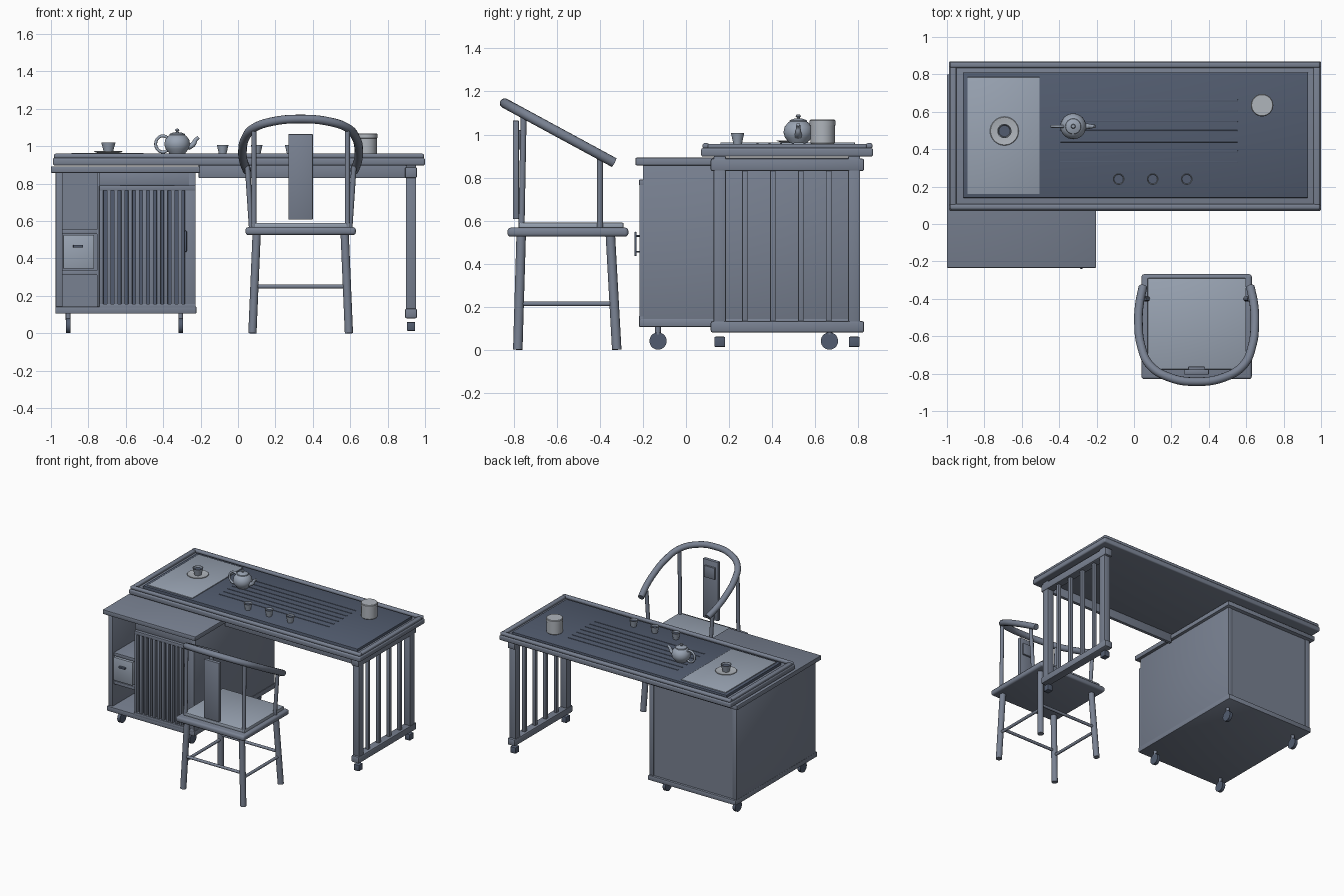
import bpy, bmesh, math
from mathutils import Vector

if "Cube" in bpy.data.objects:
    bpy.data.objects.remove(bpy.data.objects["Cube"])


def tone(name, *rgb):
    m = bpy.data.materials.new(name)
    m.diffuse_color = (*rgb, 1)
    m.use_nodes = True
    m.node_tree.nodes["Principled BSDF"].inputs["Base Color"].default_value = m.diffuse_color
    return m


WOOD = tone("wood", 0.19, 0.22, 0.285)
DARK = tone("dark", 0.085, 0.108, 0.16)
LIGHT = tone("light", 0.32, 0.37, 0.45)
CERAMIC = tone("ceramic", 0.43, 0.46, 0.50)


def finish(ob, mat=None):
    ob.data.materials.clear()
    ob.data.materials.append(mat or WOOD)
    bpy.ops.object.select_all(action='DESELECT')
    ob.select_set(True)
    bpy.context.view_layer.objects.active = ob
    bpy.ops.object.shade_smooth_by_angle(angle=math.radians(35))
    return ob


def from_bmesh(name, bm, mat=None):
    me = bpy.data.meshes.new(name)
    bmesh.ops.recalc_face_normals(bm, faces=bm.faces)
    bm.to_mesh(me)
    bm.free()
    ob = bpy.data.objects.new(name, me)
    bpy.context.collection.objects.link(ob)
    return finish(ob, mat)


def box(name, x, y, z, bevel=0.003, mat=None, seg=2):
    """Box from (min, max) pairs, with rounded edges."""
    bm = bmesh.new()
    bmesh.ops.create_cube(bm, size=1)
    for v in bm.verts:
        v.co = [sum(r) / 2 + c * (r[1] - r[0]) for r, c in zip((x, y, z), v.co)]
    if bevel:
        bmesh.ops.bevel(bm, geom=bm.edges[:], offset=bevel, segments=seg,
                        profile=0.5, affect='EDGES')
    return from_bmesh(name, bm, mat)


def rod(name, a, b, r, mat=None, n=20):
    a, b = Vector(a), Vector(b)
    bm = bmesh.new()
    bmesh.ops.create_cone(bm, cap_ends=True, segments=n, radius1=r,
                          radius2=r, depth=(b - a).length)
    q = Vector((0, 0, 1)).rotation_difference(b - a)
    for v in bm.verts:
        v.co = q @ v.co + (a + b) / 2
    return from_bmesh(name, bm, mat)


def lathe(name, x, y, z, profile, mat=None):
    """Spin (radius, height) points round the vertical axis."""
    bm = bmesh.new()
    vs = [bm.verts.new((x + r, y, z + h)) for r, h in profile]
    es = [bm.edges.new(p) for p in zip(vs, vs[1:])]
    bmesh.ops.spin(bm, geom=vs + es, cent=(x, y, 0), axis=(0, 0, 1),
                   angle=math.tau, steps=32)
    bmesh.ops.remove_doubles(bm, verts=bm.verts, dist=1e-5)
    return from_bmesh(name, bm, mat)


def tube(name, pts, r, mat=None, radii=None):
    cu = bpy.data.curves.new(name, 'CURVE')
    cu.dimensions, cu.bevel_depth, cu.use_fill_caps = '3D', r, True
    cu.bevel_resolution, cu.resolution_u = 4, 10
    sp = cu.splines.new('BEZIER')
    sp.bezier_points.add(len(pts) - 1)
    for i, (bp, p) in enumerate(zip(sp.bezier_points, pts)):
        bp.co = p
        bp.handle_left_type = bp.handle_right_type = 'AUTO'
        bp.radius = radii[i] if radii else 1
    ob = bpy.data.objects.new(name, cu)
    bpy.context.collection.objects.link(ob)
    bpy.ops.object.select_all(action='DESELECT')
    ob.select_set(True)
    bpy.context.view_layer.objects.active = ob
    bpy.ops.object.convert(target='MESH')
    return finish(bpy.context.object, mat)


# --- Table top: slab, raised rim, tray panel with drain strips
box("table_slab", (-0.99, 1.0), (0.07, 0.87), (0.897, 0.937), 0.01, seg=3)
for n, y in (("front", (0.077, 0.107)), ("back", (0.835, 0.867))):
    box(n + "_rim", (-0.985, 0.995), y, (0.934, 0.96), 0.01, seg=3)
for n, x in (("left", (-0.985, -0.95)), ("right", (0.96, 0.995))):
    box(n + "_rim", x, (0.1, 0.84), (0.934, 0.957), 0.008, seg=3)
box("tray_panel", (-0.915, 0.93), (0.14, 0.81), (0.93, 0.957), 0.003, DARK)
for i in range(7):
    y = 0.333 + i * 0.0545
    box(f"drain_strip_{i}", (-0.395, 0.555), (y - 0.005, y + 0.005),
        (0.95, 0.96), 0.001, DARK)
box("tea_mat", (-0.89, -0.505), (0.16, 0.785), (0.95, 0.963), 0.002, LIGHT)
box("front_apron", (-0.21, 0.91), (0.14, 0.165), (0.83, 0.9))

# --- Slatted end frame with feet
for n, z in (("top", (0.83, 0.888)), ("bottom", (0.08, 0.132))):
    box(n + "_end_rail", (0.893, 0.957), (0.115, 0.828), z, 0.008)
for n, y in (("front", 0.157), ("back", 0.782)):
    box(n + "_end_leg", (0.898, 0.953), (y - 0.028, y + 0.028), (0.1, 0.9), 0.005)
    box(n + "_end_foot", (0.903, 0.947), (y - 0.025, y + 0.025), (0.012, 0.06), 0.005, DARK)
for i in range(4):
    y = 0.274 + i * 0.13
    box(f"end_slat_{i}", (0.912, 0.938), (y - 0.013, y + 0.013), (0.12, 0.84))

# --- Cabinet carcass
box("cabinet_top", (-1.0, -0.203), (-0.235, 0.80), (0.857, 0.892), 0.005)
box("cabinet_base", (-0.977, -0.222), (-0.218, 0.785), (0.105, 0.143), 0.005)
for n, x in (("left", -0.975), ("right", -0.263)):
    box(n + "_cabinet_side", (x, x + 0.037), (-0.2, 0.772), (0.14, 0.86))
box("cabinet_back", (-0.95, -0.25), (0.745, 0.768), (0.14, 0.86), 0)
box("cabinet_divider", (-0.755, -0.735), (-0.185, 0.75), (0.14, 0.86), 0.002)
box("cabinet_head_rail", (-0.74, -0.24), (-0.195, -0.17), (0.79, 0.86), 0.002)

# --- Open bay with shelves and a drawer
for n, z in (("lower", 0.31), ("upper", 0.53)):
    box(n + "_shelf", (-0.945, -0.75), (-0.185, 0.75), (z, z + 0.025), 0.002)
box("drawer", (-0.935, -0.77), (-0.195, 0.6), (0.345, 0.525), 0.003, LIGHT)
box("drawer_pull", (-0.882, -0.828), (-0.212, -0.19), (0.458, 0.472), 0.004, DARK)

# --- Slatted door
box("door_panel", (-0.735, -0.23), (-0.19, -0.178), (0.14, 0.78), 0, DARK)
for n, z in (("bottom", 0.13), ("top", 0.763)):
    box(n + "_door_rail", (-0.742, -0.226), (-0.218, -0.188), (z, z + 0.027), 0.003)
for n, x in (("left", (-0.742, -0.72)), ("right", (-0.285, -0.226))):
    box(n + "_door_stile", x, (-0.216, -0.188), (0.14, 0.78), 0.003)
for i in range(11):
    x = -0.69 + i * 0.038
    box(f"door_slat_{i}", (x - 0.011, x + 0.011), (-0.212, -0.185), (0.145, 0.775), 0.003)
box("door_handle", (-0.288, -0.274), (-0.24, -0.23), (0.435, 0.548), 0.004, DARK)
for z in (0.455, 0.528):
    rod("door_handle_pin", (-0.281, -0.235, z), (-0.281, -0.21, z), 0.004, DARK)

# --- Casters
for x in (-0.908, -0.306):
    for y in (-0.13, 0.667):
        rod("caster_wheel", (x - 0.012, y, 0.04), (x + 0.012, y, 0.04), 0.04, DARK, n=28)
        rod("caster_stem", (x, y, 0.07), (x, y, 0.11), 0.013)

# --- Chair seat, legs and stretchers
CX = 0.335
box("seat_frame", (0.04, 0.63), (-0.83, -0.268), (0.525, 0.567), 0.015, seg=3)
box("seat_pad", (0.072, 0.6), (-0.777, -0.29), (0.56, 0.59), 0.006, LIGHT)
for s in (-1, 1):
    rod("front_leg", (CX + s * 0.258, -0.322, 0), (CX + s * 0.235, -0.352, 0.54), 0.022)
    rod("back_leg", (CX + s * 0.258, -0.782, 0), (CX + s * 0.235, -0.766, 0.54), 0.022)
    rod("side_stretcher", (CX + s * 0.249, -0.334, 0.213), (CX + s * 0.249, -0.776, 0.213), 0.011)
    # arm and back posts
    rod("arm_post", (CX + s * 0.262, -0.4, 0.55), (CX + s * 0.285, -0.4, 0.895), 0.014)
    rod("back_post", (CX + s * 0.25, -0.765, 0.55), (CX + s * 0.25, -0.755, 1.085), 0.014)
for y in (-0.336, -0.775):
    rod("cross_stretcher", (CX - 0.247, y, 0.25), (CX + 0.247, y, 0.25), 0.011)

# --- Horseshoe arm rail in a tilted plane, and the splat
half = [(0.287, -0.335), (0.306, -0.43), (0.311, -0.53), (0.297, -0.65),
        (0.25, -0.755), (0.14, -0.822)]
path = [(-x, y) for x, y in half] + [(0, -0.843)] + half[::-1]
tube("arm_rail", [(CX + x, y, 0.87 - (y + 0.335) * 0.542) for x, y in path], 0.023)
box("back_splat", (0.27, 0.4), (-0.805, -0.777), (0.607, 1.065), 0.004)
box("splat_plaque", (0.29, 0.38), (-0.78, -0.763), (0.93, 1.02), 0.003)

# --- Teapot
TX, TY, TZ = -0.325, 0.522, 0.96
lathe("teapot_body", TX, TY, TZ, [(0, 0), (0.042, 0), (0.045, 0.006), (0.062, 0.025),
      (0.069, 0.05), (0.064, 0.075), (0.048, 0.095), (0.036, 0.102), (0, 0.102)], LIGHT)
lathe("teapot_lid", TX, TY, TZ + 0.1, [(0, 0), (0.042, 0), (0.04, 0.006), (0.022, 0.013),
      (0.007, 0.015), (0.007, 0.019), (0.012, 0.025), (0.009, 0.032), (0, 0.034)], LIGHT)
tube("teapot_spout", [(TX + 0.055, TY, 0.995), (TX + 0.085, TY, 1.01),
     (TX + 0.1, TY, 1.035), (TX + 0.115, TY, 1.047)], 0.016, LIGHT, [1.1, 0.85, 0.65, 0.55])
arc = [math.radians(a) for a in range(45, 316, 45)]
tube("teapot_handle", [(TX - 0.075 + 0.04 * math.cos(a), TY, 1.012 + 0.043 * math.sin(a))
     for a in arc], 0.008, LIGHT)


# --- Cups with tea, saucer and canister
def cup(name, x, y, z, r, h):
    lathe(name, x, y, z, [(0, 0), (r * 0.65, 0), (r * 0.75, h * 0.3), (r, h), (r * 0.88, h),
          (r * 0.65, h * 0.3), (0, h * 0.2)], LIGHT)
    rod(name + "_tea", (x, y, z + h * 0.7), (x, y, z + h * 0.75), r * 0.79, DARK, n=32)


for x in (-0.082, 0.1, 0.282):
    cup("small_cup", x, 0.24, 0.957, 0.031, 0.05)
lathe("saucer", -0.693, 0.497, 0.962,
      [(0, 0), (0.05, 0), (0.077, 0.008), (0.074, 0.011), (0.045, 0.006), (0, 0.006)], CERAMIC)
cup("saucer_cup", -0.693, 0.497, 0.968, 0.038, 0.052)
lathe("canister", 0.685, 0.635, 0.957, [(0, 0), (0.054, 0), (0.057, 0.004), (0.057, 0.085),
      (0.06, 0.086), (0.06, 0.107), (0.056, 0.112), (0, 0.112)], CERAMIC)
